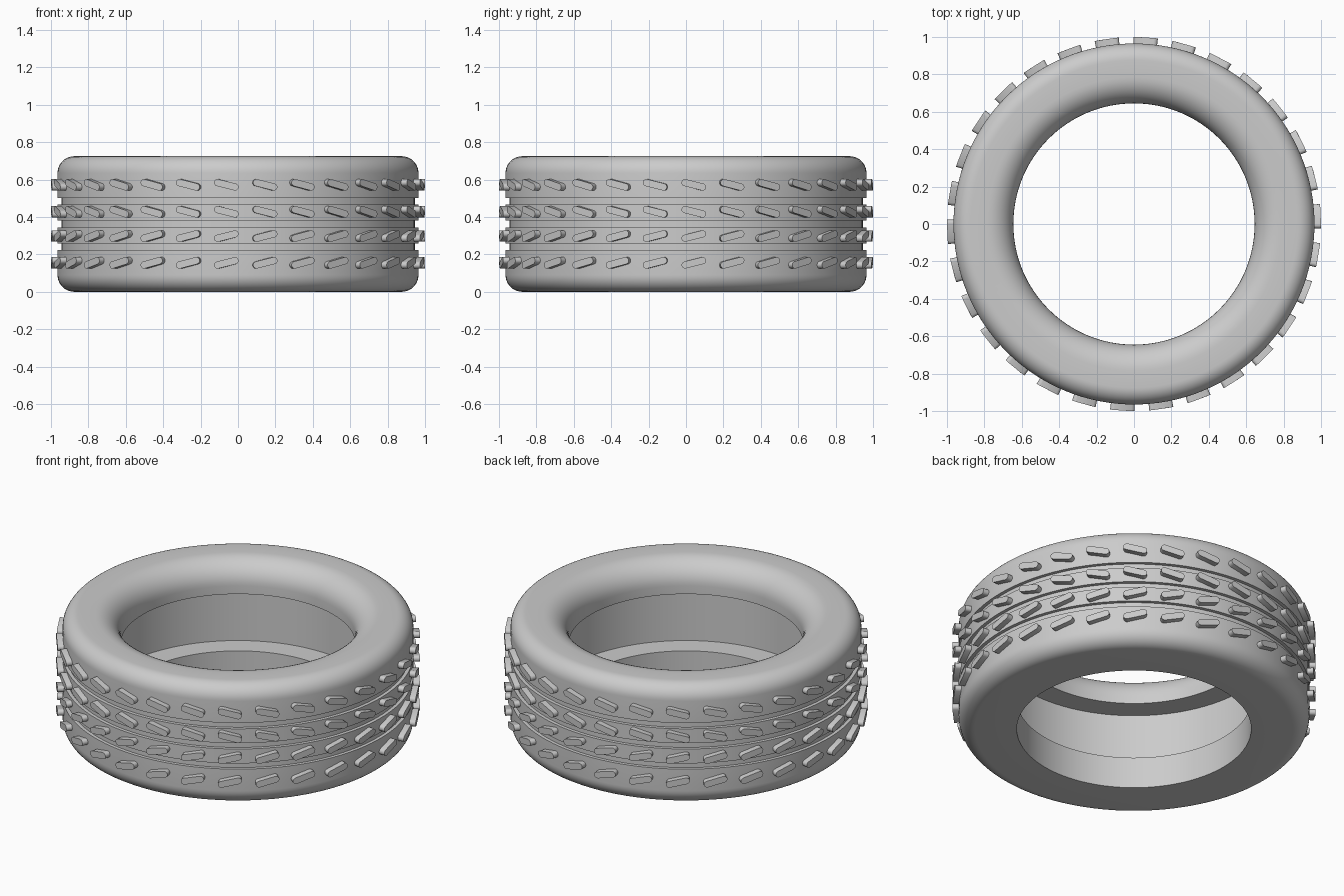
import bpy
import bmesh
from math import sin, cos, pi, radians

if "Cube" in bpy.data.objects:
    bpy.data.objects.remove(bpy.data.objects["Cube"], do_unlink=True)

rubber = bpy.data.materials.new("grey rubber")
rubber.use_nodes = True
GREY = (0.6, 0.6, 0.6, 1)
rubber.diffuse_color = GREY
rubber.node_tree.nodes["Principled BSDF"].inputs["Base Color"].default_value = GREY

HEIGHT, OUTER, INNER, CAVITY = 0.725, 0.965, 0.645, 0.78
LIP = 0.19            # thickness of each side wall at the bore
GROOVE, DEPTH = 0.035, 0.02
SEGMENTS = 128


def add_object(name, bm, sharp=35):
    bmesh.ops.recalc_face_normals(bm, faces=bm.faces)
    mesh = bpy.data.meshes.new(name)
    bm.to_mesh(mesh)
    bm.free()
    mesh.materials.append(rubber)
    obj = bpy.data.objects.new(name, mesh)
    bpy.context.scene.collection.objects.link(obj)
    bpy.ops.object.select_all(action="DESELECT")
    obj.select_set(True)
    bpy.context.view_layer.objects.active = obj
    bpy.ops.object.shade_smooth_by_angle(angle=radians(sharp))
    return obj


def fillet(r, z, radius, start, end, steps=10):
    angles = [radians(start + (end - start) * i / steps) for i in range(steps + 1)]
    return [(r + radius * cos(a), z + radius * sin(a)) for a in angles]


# Tyre body: one closed section with rounded shoulders, grooves and a cavity
shoulder, bead = 0.09, 0.14
section = [(INNER, 0)]
section += fillet(OUTER - shoulder, shoulder, shoulder, -90, 0)
for z in (0.24, 0.3625, 0.485):
    low, high = z - GROOVE / 2, z + GROOVE / 2
    section += [(OUTER, low), (OUTER - DEPTH, low), (OUTER - DEPTH, high), (OUTER, high)]
section += fillet(OUTER - shoulder, HEIGHT - shoulder, shoulder, 0, 90)
section += fillet(INNER + bead, HEIGHT - bead, bead, 90, 180)
section += [(INNER, HEIGHT - LIP), (CAVITY, HEIGHT - LIP), (CAVITY, LIP), (INNER, LIP)]

bm = bmesh.new()
rings = []
for i in range(SEGMENTS):
    a = 2 * pi * i / SEGMENTS
    rings.append([bm.verts.new((r * cos(a), r * sin(a), z)) for r, z in section])
for i, ring in enumerate(rings):
    following = rings[(i + 1) % SEGMENTS]
    for j in range(len(section)):
        k = (j + 1) % len(section)
        bm.faces.new((ring[j], following[j], following[k], ring[k]))
add_object("tyre_body", bm)


# Tread lugs: slanted, round-ended blocks wrapped around the body
def lug_outline(length, width, tilt):
    half, r = (length - width) / 2, width / 2
    points = fillet(half, 0, r, -90, 90, 6) + fillet(-half, 0, r, 90, 270, 6)
    c, s = cos(tilt), sin(tilt)
    return [(u * c - v * s, u * s + v * c) for u, v in points]


def tread_row(name, height, tilt, count=30):
    bm = bmesh.new()
    outline = lug_outline(0.135, 0.038, tilt)
    for i in range(count):
        centre = radians(2.4) + 2 * pi * i / count
        loops = []
        for r in (0.94, 1.0):
            loops.append([bm.verts.new((r * cos(centre + u), r * sin(centre + u), height + v))
                          for u, v in outline])
        bm.faces.new(loops[0])
        bm.faces.new(loops[1])
        for j in range(len(outline)):
            k = (j + 1) % len(outline)
            bm.faces.new((loops[0][j], loops[0][k], loops[1][k], loops[1][j]))
    add_object(name, bm)


slant = radians(14)
tread_row("tread_row_bottom", 0.155, slant)
tread_row("tread_row_lower_middle", 0.298, slant)
tread_row("tread_row_upper_middle", 0.428, -slant)
tread_row("tread_row_top", 0.572, -slant)
